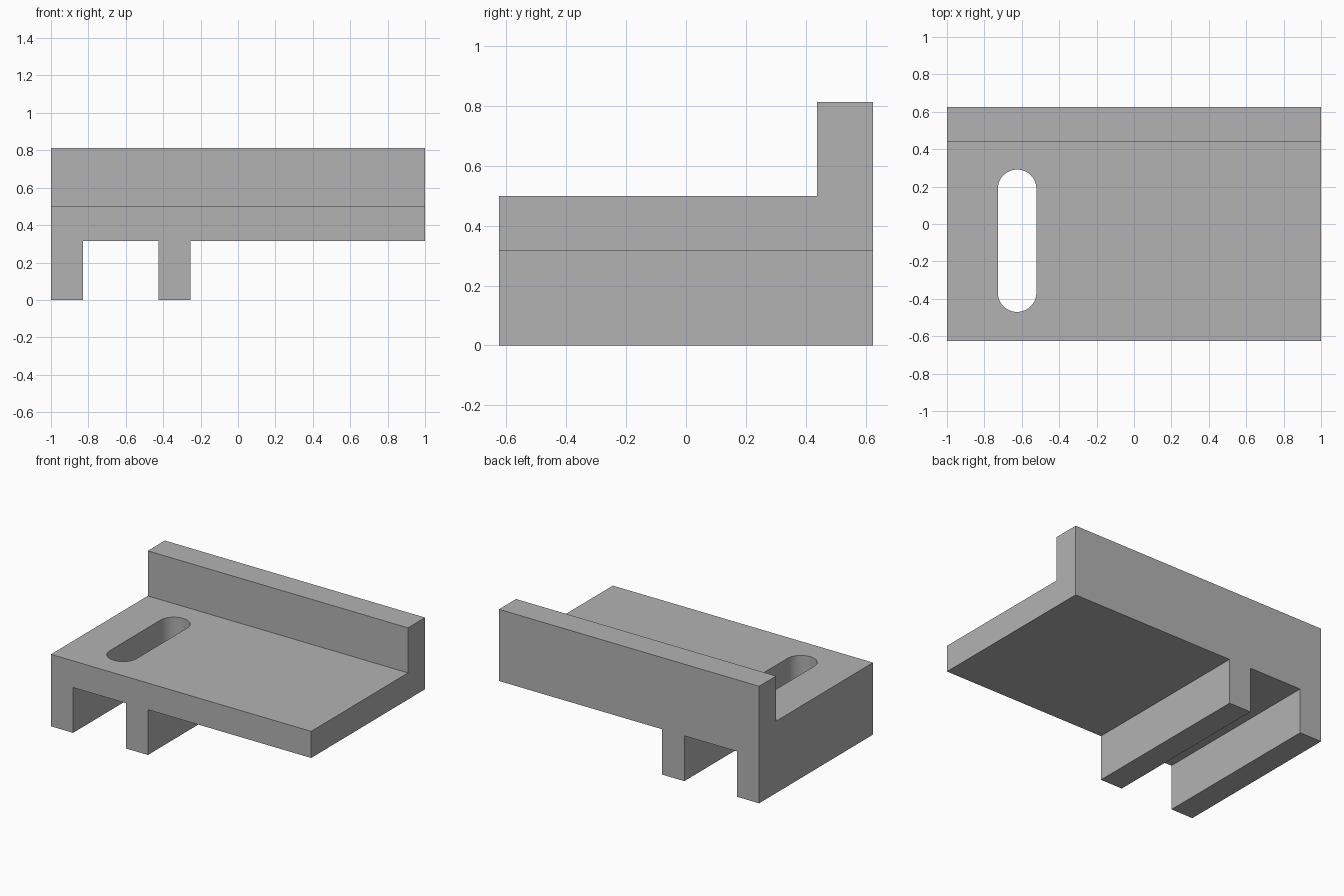
import bpy
import bmesh
from math import pi, cos, sin
from mathutils import Vector

cube = bpy.data.objects.get("Cube")
if cube:
    bpy.data.objects.remove(cube, do_unlink=True)

HALF_X, HALF_Y = 1.0, 0.625
PLATE_LOW, PLATE_TOP, WALL_TOP = 0.315, 0.5, 0.813
WALL_FRONT = 0.438

grey = bpy.data.materials.new("plain_grey")
grey.use_nodes = True
COLOUR = (0.45, 0.45, 0.45, 1)
grey.diffuse_color = COLOUR
grey.node_tree.nodes["Principled BSDF"].inputs["Base Color"].default_value = COLOUR


def prism(name, points, offset):
    """Extrude a closed outline of 3D points along the offset."""
    bm = bmesh.new()
    face = bm.faces.new([bm.verts.new(p) for p in points])
    new = bmesh.ops.extrude_face_region(bm, geom=[face])["geom"]
    bmesh.ops.translate(bm, vec=Vector(offset),
                        verts=[v for v in new if isinstance(v, bmesh.types.BMVert)])
    bmesh.ops.recalc_face_normals(bm, faces=bm.faces)
    mesh = bpy.data.meshes.new(name)
    bm.to_mesh(mesh)
    bm.free()
    mesh.materials.append(grey)
    obj = bpy.data.objects.new(name, mesh)
    bpy.context.collection.objects.link(obj)
    return obj


def combine(target, other, operation):
    """Apply a boolean and remove the helper."""
    mod = target.modifiers.new(operation.lower(), "BOOLEAN")
    mod.operation, mod.object, mod.solver = operation, other, "EXACT"
    bpy.context.view_layer.objects.active = target
    bpy.ops.object.modifier_apply(modifier=mod.name)
    bpy.data.objects.remove(other, do_unlink=True)


# Base plate with raised back wall, from its side profile
side = [(-HALF_Y, PLATE_LOW), (HALF_Y, PLATE_LOW), (HALF_Y, WALL_TOP),
        (WALL_FRONT, WALL_TOP), (WALL_FRONT, PLATE_TOP), (-HALF_Y, PLATE_TOP)]
bracket = prism("slotted_bracket", [(-HALF_X, y, z) for y, z in side],
                (2 * HALF_X, 0, 0))

# Two full-depth rails, reaching up into the plate for a clean union
for x0, x1 in ((-HALF_X, -0.83), (-0.425, -0.255)):
    outline = [(x0, 0), (x1, 0), (x1, 0.4), (x0, 0.4)]
    rail = prism("rail", [(x, -HALF_Y, z) for x, z in outline], (0, 2 * HALF_Y, 0))
    combine(bracket, rail, "UNION")

# Rounded slot through the plate, above the channel between the rails
SLOT_X, RADIUS, STEPS = -0.625, 0.103, 24
slot = []
for centre_y, start in ((0.188, 0), (-0.367, pi)):
    for i in range(STEPS + 1):
        a = start + pi * i / STEPS
        slot.append((SLOT_X + RADIUS * cos(a), centre_y + RADIUS * sin(a), 0.2))
cutter = prism("slot_cutter", slot, (0, 0, 0.4))
cutter.hide_render = True
combine(bracket, cutter, "DIFFERENCE")

# Smooth slot ends, crisp corners
bpy.ops.object.select_all(action="DESELECT")
bracket.select_set(True)
bpy.context.view_layer.objects.active = bracket
bpy.ops.object.shade_smooth_by_angle(angle=pi / 6)
